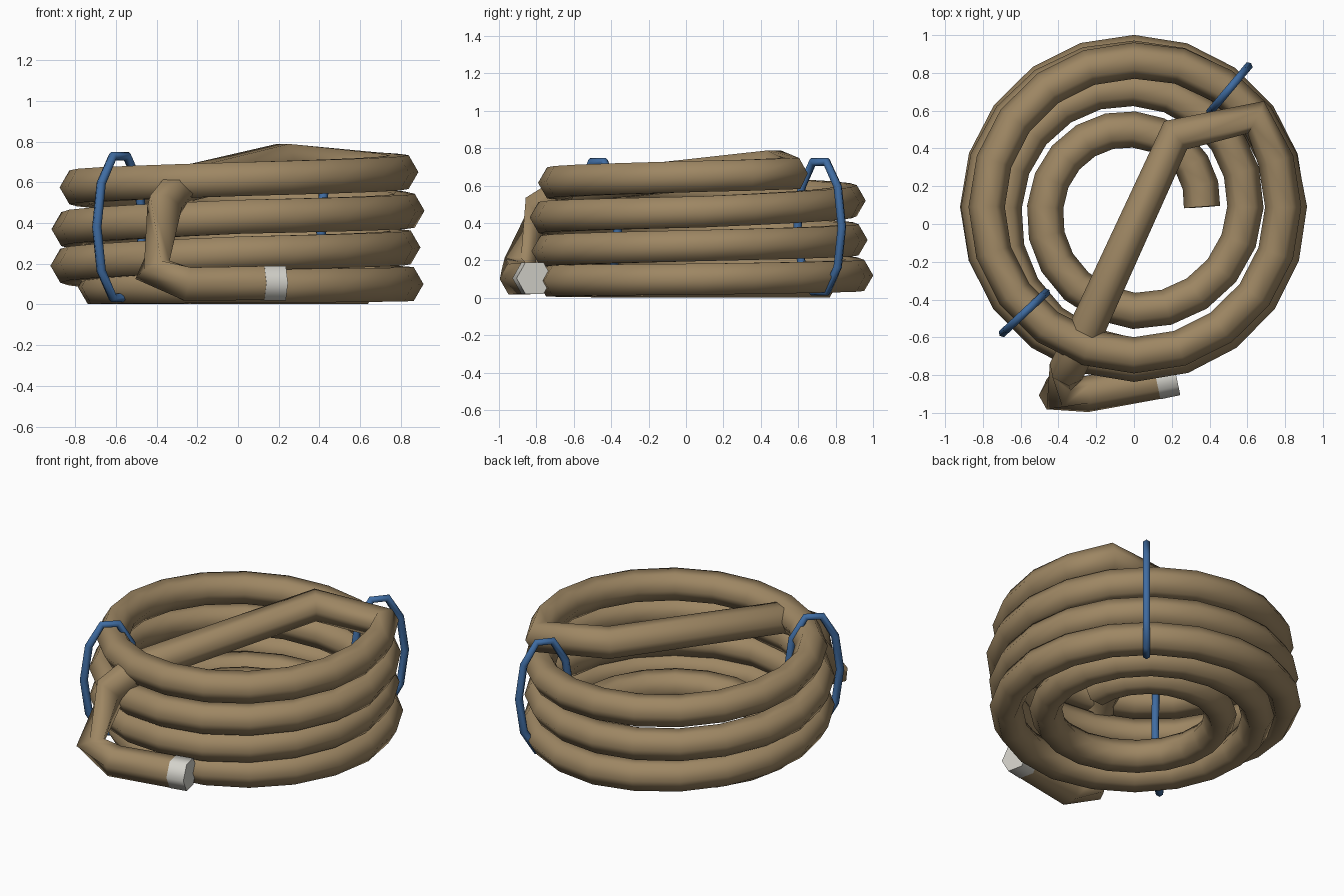
import bpy
import bmesh
from math import cos, sin, pi, radians
from mathutils import Vector

if "Cube" in bpy.data.objects:
    bpy.data.objects.remove(bpy.data.objects["Cube"])


def make_material(name, colour):
    mat = bpy.data.materials.new(name)
    mat.use_nodes = True
    mat.diffuse_color = (*colour, 1)
    mat.node_tree.nodes["Principled BSDF"].inputs["Base Color"].default_value = (*colour, 1)
    return mat


tan = make_material("tan rubber", (0.34, 0.24, 0.125))
blue = make_material("blue tie", (0.05, 0.15, 0.36))
metal = make_material("pale metal", (0.65, 0.64, 0.59))


def sweep(name, path, radius, sides, mat, up=Vector((0, 0, 1)), closed=False):
    """Tube along a path, its cross-section kept level with the up direction."""
    bm = bmesh.new()
    path = [Vector(p) for p in path]
    n = len(path)
    rings = []
    for i, p in enumerate(path):
        before = path[i - 1] if i or closed else p
        after = path[(i + 1) % n] if i < n - 1 or closed else p
        tangent = ((after - p).normalized() + (p - before).normalized()).normalized()
        side = tangent.cross(up).normalized()
        top = side.cross(tangent)
        rings.append([bm.verts.new(p + radius * (side * cos(2 * pi * k / sides) + top * sin(2 * pi * k / sides)))
                      for k in range(sides)])
    for i in range(n if closed else n - 1):
        a, b = rings[i], rings[(i + 1) % n]
        for k in range(sides):
            j = (k + 1) % sides
            bm.faces.new((a[k], a[j], b[j], b[k]))
    if not closed:
        bm.faces.new(rings[0])
        bm.faces.new(rings[-1])
    bmesh.ops.recalc_face_normals(bm, faces=bm.faces)
    mesh = bpy.data.meshes.new(name)
    bm.to_mesh(mesh)
    bm.free()
    mesh.materials.append(mat)
    obj = bpy.data.objects.new(name, mesh)
    bpy.context.collection.objects.link(obj)
    bpy.ops.object.select_all(action="DESELECT")
    obj.select_set(True)
    bpy.context.view_layer.objects.active = obj
    bpy.ops.object.shade_smooth_by_angle(angle=radians(70))


# Coil radius and height at every quarter turn: flat spiral, then stacked loops
radii = [.36, .41, .47, .55, .59, .63, .69, .79, .815, .815, .825, .82, .80,
         .785, .82, .83, .82, .775, .78, .785, .79, .79]
heights = [.1, .09, .085, .085, .085, .085, .085, .09, .1, .12, .19, .25, .28,
           .31, .37, .43, .46, .52, .575, .615, .65, .68]
STEPS = 5
hose_path = []
for i in range(20 * STEPS + 2):
    q, f = divmod(i / STEPS, 1)
    q = int(q)
    r = radii[q] * (1 - f) + radii[q + 1] * f
    z = heights[q] * (1 - f) + heights[q + 1] * f
    angle = i * pi / 2 / STEPS
    hose_path.append((r * cos(angle), 0.09 + r * sin(angle), z))

# Loose end crossing the coil, diving under the top loop and out to the front
hose_path += [(.645, .565, .665), (.22, .47, .705), (-.27, -.6, .59), (-.36, -.78, .48),
              (-.42, -.895, .17), (-.25, -.9, .1), (.13, -.83, .105)]
sweep("hose", hose_path, 0.096, 6, tan)

# Metal end fitting
sweep("end_fitting", [(.12, -.832, .105), (.225, -.81, .105)], 0.098, 6, metal)


# Ties looped upright around the stacked coils
def tie(name, x, y, heading):
    out = Vector((cos(heading), sin(heading), 0))
    loop = [Vector((x, y, .38)) + out * (.155 * cos(a)) + Vector((0, 0, .365 * sin(a)))
            for a in (2 * pi * k / 10 for k in range(10))]
    sweep(name, loop, 0.024, 6, blue, up=out.cross(Vector((0, 0, 1))), closed=True)


tie("front_right_tie", -.58, -.47, radians(43))
tie("back_left_tie", .505, .715, radians(50))
